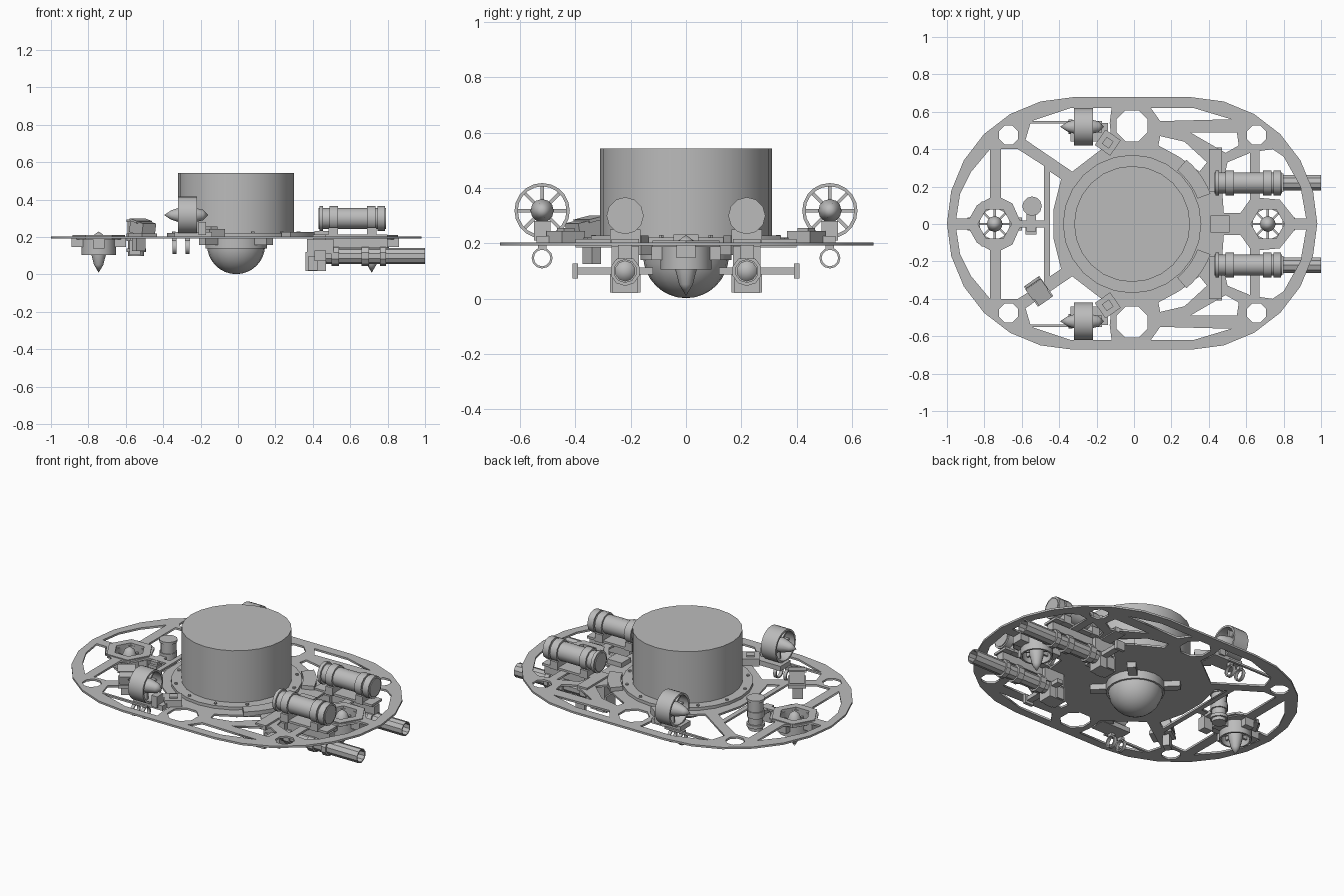
import bpy, bmesh
from math import pi, sin, cos, radians
from mathutils import Matrix

if "Cube" in bpy.data.objects:
    bpy.data.objects.remove(bpy.data.objects["Cube"])

grey = bpy.data.materials.new("plain_grey")
grey.use_nodes = True
grey.diffuse_color = (0.5, 0.5, 0.5, 1)
grey.node_tree.nodes["Principled BSDF"].inputs["Base Color"].default_value = (0.5, 0.5, 0.5, 1)


def finish(name, bm, loc, rot):
    bmesh.ops.recalc_face_normals(bm, faces=bm.faces)
    me = bpy.data.meshes.new(name)
    bm.to_mesh(me)
    bm.free()
    me.materials.append(grey)
    ob = bpy.data.objects.new(name, me)
    ob.location, ob.rotation_euler = loc, rot
    bpy.context.collection.objects.link(ob)
    return ob


def box(name, loc, size, rot=(0, 0, 0)):
    bm = bmesh.new()
    bmesh.ops.create_cube(bm, size=1, matrix=Matrix.Diagonal((*size, 1)))
    return finish(name, bm, loc, rot)


def lathe(name, profile, loc, axis="z", n=16, arc=2 * pi, start=0):
    """Turn a (radius, height) profile about the given axis."""
    bm = bmesh.new()
    vs = [bm.verts.new((r * cos(start), r * sin(start), h)) for r, h in profile]
    es = [bm.edges.new(p) for p in zip(vs, vs[1:])]
    bmesh.ops.spin(bm, geom=vs + es, axis=(0, 0, 1), cent=(0, 0, 0), angle=arc, steps=n)
    bmesh.ops.remove_doubles(bm, verts=bm.verts, dist=1e-4)
    if arc < 6:
        bmesh.ops.holes_fill(bm, edges=bm.edges)
    rot = {"z": (0, 0, 0), "x": (0, pi / 2, 0), "y": (pi / 2, 0, 0)}[axis]
    ob = finish(name, bm, loc, rot)
    bpy.ops.object.select_all(action="DESELECT")
    ob.select_set(True)
    bpy.context.view_layer.objects.active = ob
    bpy.ops.object.shade_smooth_by_angle(angle=radians(35))
    return ob


def rod(name, r, h0, h1, loc, axis="z", n=12):
    return lathe(name, [(0, h0), (r, h0), (r, h1), (0, h1)], loc, axis, n)


def tube(name, r, ri, h0, h1, loc, axis="z", n=16, **kw):
    return lathe(name, [(r, h0), (r, h1), (ri, h1), (ri, h0), (r, h0)], loc, axis, n, **kw)


def ngon(x, y, r, n=8):
    return [(x + r * cos((i + .5) * 2 * pi / n), y + r * sin((i + .5) * 2 * pi / n)) for i in range(n)]


# Frame plate: stadium outline with cut-outs
R = 0.675
outline = [((0.305 if i < 13 else -0.325) + R * sin(a), R * cos(a) + 0.003)
           for i in range(26) for a in [pi * (i if i < 13 else i - 1) / 12]]
half = [
    [(-.95, .03), (-.93, .16), (-.87, .28), (-.77, .4), (-.77, .14), (-.84, .1), (-.88, .03)],
    [(-.71, .4), (-.62, .4), (-.48, .31), (-.48, .02), (-.61, .02), (-.65, .11), (-.71, .14)],
    [(-.55, .55), (-.34, .62), (-.12, .62), (-.13, .54), (-.12, .44), (-.2, .38), (-.33, .28), (-.58, .45)],
    [(.09, .62), (.32, .62), (.52, .56), (.14, .55)],
    [(.3, .49), (.55, .49), (.56, .42), (.49, .38)],
    [(.14, .47), (.27, .44), (.39, .33), (.35, .28), (.24, .36), (.13, .42)],
    [(.48, .06), (.57, .06), (.62, .13), (.62, .38), (.5, .33), (.47, .2)],
    [(.67, .14), (.78, .13), (.86, .03), (.92, .03), (.89, .2), (.8, .36), (.74, .4), (.67, .39)],
    ngon(-.67, .475, .055), ngon(.655, .475, .055), ngon(-.01, .525, .09),
]
holes = half + [[(x, -y) for x, y in h] for h in half]
holes += [[(-.45, .28), (-.39, .24), (-.43, .08), (-.43, -.08), (-.39, -.24), (-.45, -.28)],
          ngon(-.745, 0, .098), ngon(.715, 0, .098)]
cu = bpy.data.curves.new("frame_plate", "CURVE")
cu.dimensions, cu.fill_mode, cu.extrude = "2D", "BOTH", 0.006
for loop in [outline] + holes:
    sp = cu.splines.new("POLY")
    sp.points.add(len(loop) - 1)
    for p, (x, y) in zip(sp.points, loop):
        p.co = (x, y, 0, 1)
    sp.use_cyclic_u = True
cu.materials.append(grey)
plate = bpy.data.objects.new("frame_plate", cu)
plate.location.z = 0.198
bpy.context.collection.objects.link(plate)
bpy.ops.object.select_all(action="DESELECT")
plate.select_set(True)
bpy.context.view_layer.objects.active = plate
bpy.ops.object.convert(target="MESH")

# Central hull, collar and lower dome
C = -0.01
rod("hull_cylinder", .31, .2, .543, (C, 0, 0), n=24)
tube("hull_collar", .37, .3, .2, .222, (C, 0, 0), n=24)
rod("dome_collar", .165, .14, .195, (C, 0, 0), n=20)
lathe("lower_dome", [(.155 * cos(a), .157 - .155 * sin(a)) for a in [i * pi / 16 for i in range(9)]],
      (C, 0, 0), n=20)
for i in range(4):
    a = pi / 4 + i * pi / 2
    box("dome_bracket", (C + .2 * cos(a), .2 * sin(a), .175), (.11, .05, .035), (0, 0, a))
for i in range(12):
    a = (i + .5) * pi / 6
    rod("collar_bolt", .01, .21, .23, (C + .345 * cos(a), .345 * sin(a), 0), n=6)
for s in (-1, 1):
    tube("collar_clamp", .45, .375, .2, .228, (C, 0, 0), n=5, arc=.5, start=s * .62 - .25)
box("front_block", (.46, 0, .215), (.1, .09, .035))


def thruster(name, loc, axis, r, depth, tip, tail):
    """Ducted propeller: ring, pointed hub and thin blades."""
    tube(name + "_duct", r, r * .88, -depth, depth, loc, axis, 20)
    lathe(name + "_hub", [(0, -tail), (.025, -tail * .7), (.042, -depth * .7),
                          (.042, depth * .5), (.028, tip * .75), (0, tip)], loc, axis, 12)
    for i in range(8):
        a = i * pi / 4
        m = r * .62
        if axis == "x":
            box(name + "_blade", (loc[0], loc[1] + m * cos(a), loc[2] + m * sin(a)),
                (.03, r * .62, .012), (a, 0, 0))
        else:
            box(name + "_blade", (loc[0] + m * cos(a), loc[1] + m * sin(a), loc[2]),
                (r * .62, .012, .03), (0, 0, a))


# Upright thrusters at both ends
for x, nm in ((-.745, "rear"), (.715, "fore")):
    thruster(nm + "_lift", (x, 0, .15), "z", .092, .045, .08, .14)
    tube(nm + "_flange", .14, .09, .186, .21, (x, 0, 0), n=6)
    for s in (-1, 1):
        box(nm + "_bracket", (x + s * .115, 0, .17), (.06, .07, .045))
        box(nm + "_side_bracket", (x, s * .105, .165), (.06, .04, .05))

for s in (-1, 1):
    # Side thrusters with their mounts and clamp rings
    y = s * .52
    thruster("side_drive", (-.27, y, .318), "x", .1, .05, .11, .125)
    box("drive_mount", (-.24, s * .49, .212), (.2, .1, .03))
    box("drive_post", (-.19, y, .245), (.04, .06, .07))
    box("drive_tab", (-.14, s * .435, .222), (.1, .1, .045), (0, 0, s * radians(-35)))
    box("tab_cap", (-.14, s * .435, .248), (.045, .045, .015), (0, 0, s * radians(-35)))
    for x in (-.34, -.27):
        tube("clamp_ring", .038, .03, -.01, .01, (x, y, .147), "x", 12)
        box("clamp_stem", (x, y, .188), (.025, .03, .02))
    box("drive_strut", (-.4, s * .545, .198), (.32, .014, .012))

    # Upper canisters on saddles
    y = s * .22
    at = (0, y, .3)
    rod("canister", .056, .43, .79, at, "x", 12)
    for a, b in ((.435, .455), (.49, .535), (.69, .735), (.745, .785)):
        rod("canister_band", .067, a, b, at, "x", 12)
    for x in (.51, .715):
        box("canister_saddle", (x, y, .225), (.05, .11, .05))
    box("canister_base", (.6, y, .208), (.4, .1, .014))
    box("canister_wing", (.435, s * .335, .2), (.07, .13, .03))

    # Lower barrels, open at the front end
    at = (0, y, .1)
    lathe("barrel", [(0, .47), (.043, .47), (.043, 1), (.036, 1), (.036, .8), (0, .84)], at, "x", 10)
    for a, b in ((.5, .54), (.66, .7), (.76, .79)):
        rod("barrel_band", .054, a, b, at, "x", 10)
    box("barrel_breech", (.415, y, .07), (.11, .09, .1))
    box("breech_mount", (.44, y, .15), (.14, .1, .08))
    box("barrel_hanger", (.6, y, .168), (.4, .05, .05))
    box("cross_arm", (.44, s * .265, .1), (.04, .29, .025))
    box("arm_end", (.44, s * .4, .1), (.06, .02, .055))
    for d in (-.05, .05):
        box("barrel_fin", (.4, y + d, .06), (.05, .01, .075))

# Upright sensor column
for z0, z1, r in ((.1, .18, .042), (.18, .22, .05), (.22, .28, .045), (.28, .295, .052), (.12, .14, .052)):
    rod("sensor_column", r, z0, z1, (-.545, .095, 0), n=12)
box("column_arm", (-.55, .02, .19), (.05, .12, .025))
box("column_lower_box", (-.55, -.03, .145), (.06, .05, .08))

# Angled camera
t = radians(35)
box("camera_base", (-.51, -.36, .208), (.1, .13, .02), (0, 0, t))
box("camera_body", (-.51, -.36, .25), (.085, .12, .07), (radians(12), 0, t))
box("camera_hood", (-.52, -.35, .287), (.1, .07, .012), (radians(12), 0, t))
box("camera_bracket", (-.53, -.34, .16), (.06, .04, .07), (0, 0, t))
